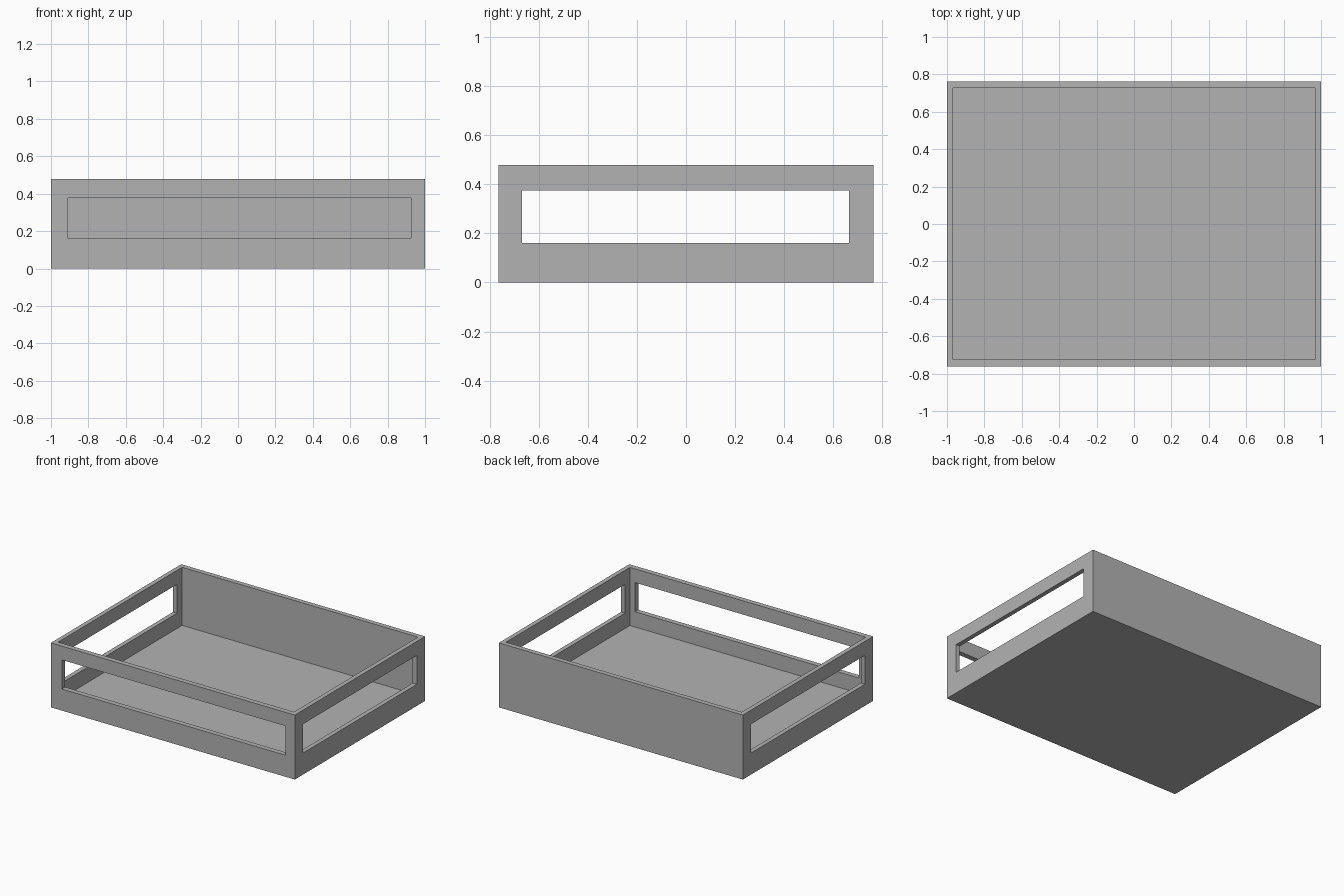
import bpy

default = bpy.data.objects.get("Cube")
if default:
    bpy.data.objects.remove(default)

grey = bpy.data.materials.new("plain_grey")
grey.use_nodes = True
colour = (0.45, 0.45, 0.45, 1)
grey.diffuse_color = colour
grey.node_tree.nodes["Principled BSDF"].inputs["Base Color"].default_value = colour


def box(name, x, y, z):
    """Axis-aligned block from (min, max) ranges."""
    ranges = (x, y, z)
    bpy.ops.mesh.primitive_cube_add(size=1, location=[(a + b) / 2 for a, b in ranges])
    obj = bpy.context.object
    obj.name = obj.data.name = name
    obj.scale = [b - a for a, b in ranges]
    bpy.ops.object.transform_apply(location=True, rotation=False, scale=True)
    obj.data.materials.append(grey)
    return obj


def cut(target, cutter):
    """Subtract the cutter from the target and discard it."""
    cutter.hide_render = True
    mod = target.modifiers.new(cutter.name, 'BOOLEAN')
    mod.operation = 'DIFFERENCE'
    mod.solver = 'EXACT'
    mod.object = cutter
    bpy.context.view_layer.objects.active = target
    bpy.ops.object.modifier_apply(modifier=mod.name)
    bpy.data.objects.remove(cutter)


height = 0.478
tray = box("open_tray", (-1, 1), (-0.763, 0.763), (0, height))

# Hollow interior, leaving the floor and four walls
cut(tray, box("interior_cutter", (-0.967, 0.967), (-0.725, 0.727), (0.047, height + 0.1)))

# Window in the front wall
cut(tray, box("front_window_cutter", (-0.91, 0.925), (-0.9, -0.6), (0.16, 0.376)))

# Matching windows through both side walls
cut(tray, box("side_window_cutter", (-1.1, 1.1), (-0.668, 0.665), (0.16, 0.374)))
